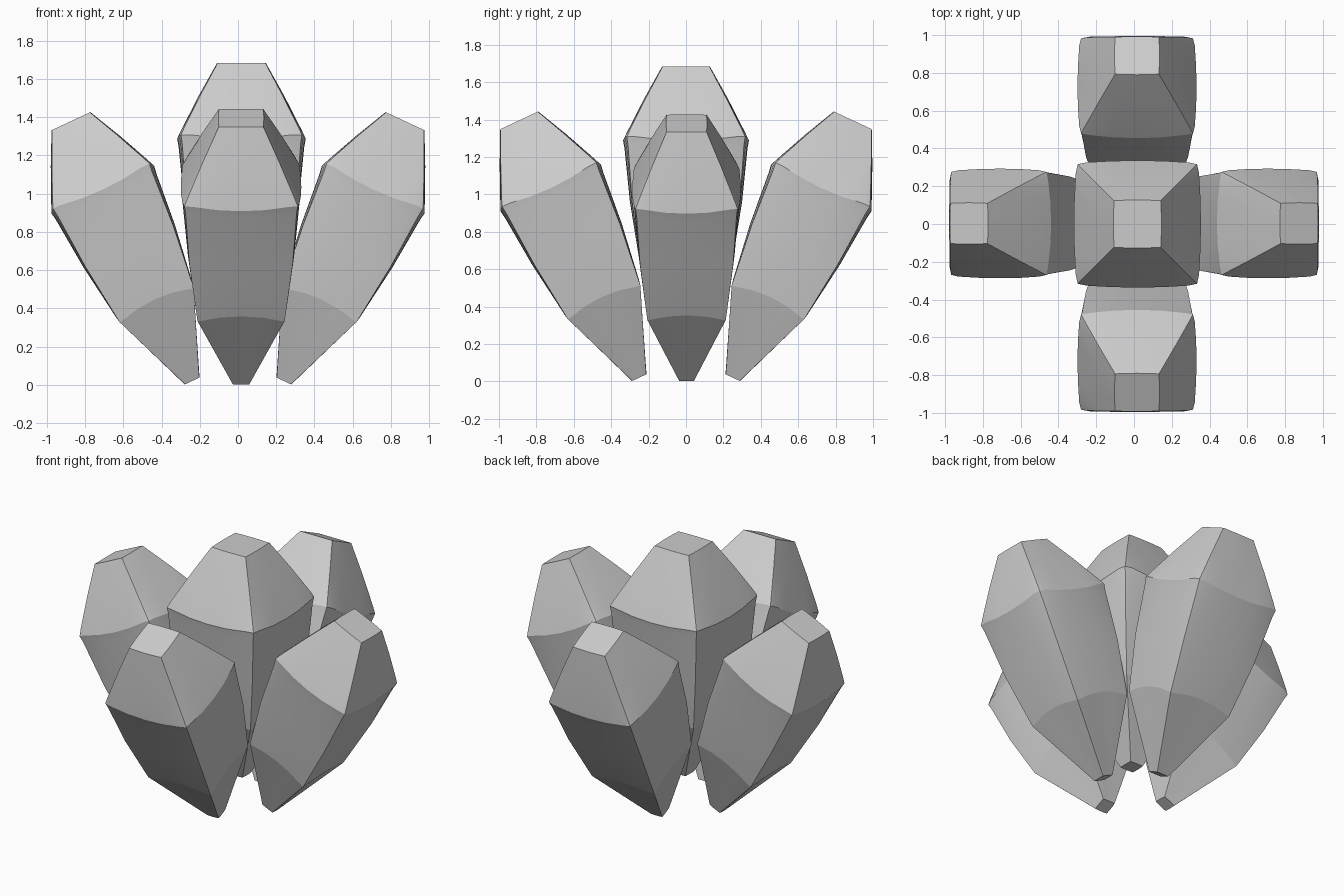
import bpy
import bmesh
import math

cube = bpy.data.objects.get("Cube")
if cube:
    bpy.data.objects.remove(cube, do_unlink=True)

# Single stone material
stone = bpy.data.materials.new("grey_stone")
stone.use_nodes = True
grey = (0.6, 0.6, 0.6, 1.0)
stone.diffuse_color = grey
stone.node_tree.nodes["Principled BSDF"].inputs["Base Color"].default_value = grey

# Crystal profile: height along axis, half width, corner radius, corner lift
RINGS = [
    (0.0, 0.043, 0.008, 0.0),
    (0.47, 0.22, 0.02, -0.03),
    (0.78, 0.264, 0.035, 0.0),
    (1.06, 0.289, 0.055, 0.02),
    (1.105, 0.296, 0.06, 0.02),
    (1.15, 0.277, 0.05, 0.015),
    (1.33, 0.196, 0.022, 0.0),
    (1.5, 0.112, 0.008, 0.0),
]
SIDE_STEPS = (-1, -0.5, 0, 0.5, 1)


def ring_points(height, half, radius, lift):
    """Softly bulging square with rounded corners."""
    points = []
    for side in range(4):
        c, s = math.cos(side * math.pi / 2), math.sin(side * math.pi / 2)
        flat = half - radius
        local = [(half * (1 - 0.03 * u * u), flat * u, height + lift * u * u)
                 for u in SIDE_STEPS]
        corner = flat + radius * 0.7
        local.append((corner, corner, height + lift))
        points += [(x * c - y * s, x * s + y * c, z) for x, y, z in local]
    return points


def crystal(name, location, rotation, scale):
    bm = bmesh.new()
    loops = [[bm.verts.new(p) for p in ring_points(*ring)] for ring in RINGS]
    for low, high in zip(loops, loops[1:]):
        for i in range(len(low)):
            j = (i + 1) % len(low)
            bm.faces.new((low[i], low[j], high[j], high[i]))
    bm.faces.new(loops[0][::-1])
    bm.faces.new(loops[-1])
    bmesh.ops.recalc_face_normals(bm, faces=bm.faces)
    mesh = bpy.data.meshes.new(name)
    bm.to_mesh(mesh)
    bm.free()
    mesh.materials.append(stone)
    obj = bpy.data.objects.new(name, mesh)
    bpy.context.collection.objects.link(obj)
    obj.location, obj.rotation_euler, obj.scale = location, rotation, scale
    bpy.ops.object.select_all(action="DESELECT")
    obj.select_set(True)
    bpy.context.view_layer.objects.active = obj
    bpy.ops.object.shade_smooth_by_angle(angle=math.radians(12))


# Upright middle crystal
crystal("center_crystal", (0.018, 0, 0.18), (0, 0, 0), (1.137, 1.137, 1.003))

# Four crystals leaning outward
TILT = math.radians(25)
for name, x in (("left_crystal", 0.24), ("right_crystal", -0.24)):
    turn = 0 if x > 0 else math.pi
    crystal(name, (x, 0.003, 0.02), (0, TILT, turn), (1, 0.98, 1))
for name, y in (("back_crystal", 0.25), ("front_crystal", -0.25)):
    turn = math.copysign(math.pi / 2, y)
    crystal(name, (0.016, y, 0.02), (0, TILT, turn), (1, 1.065, 1.012))
